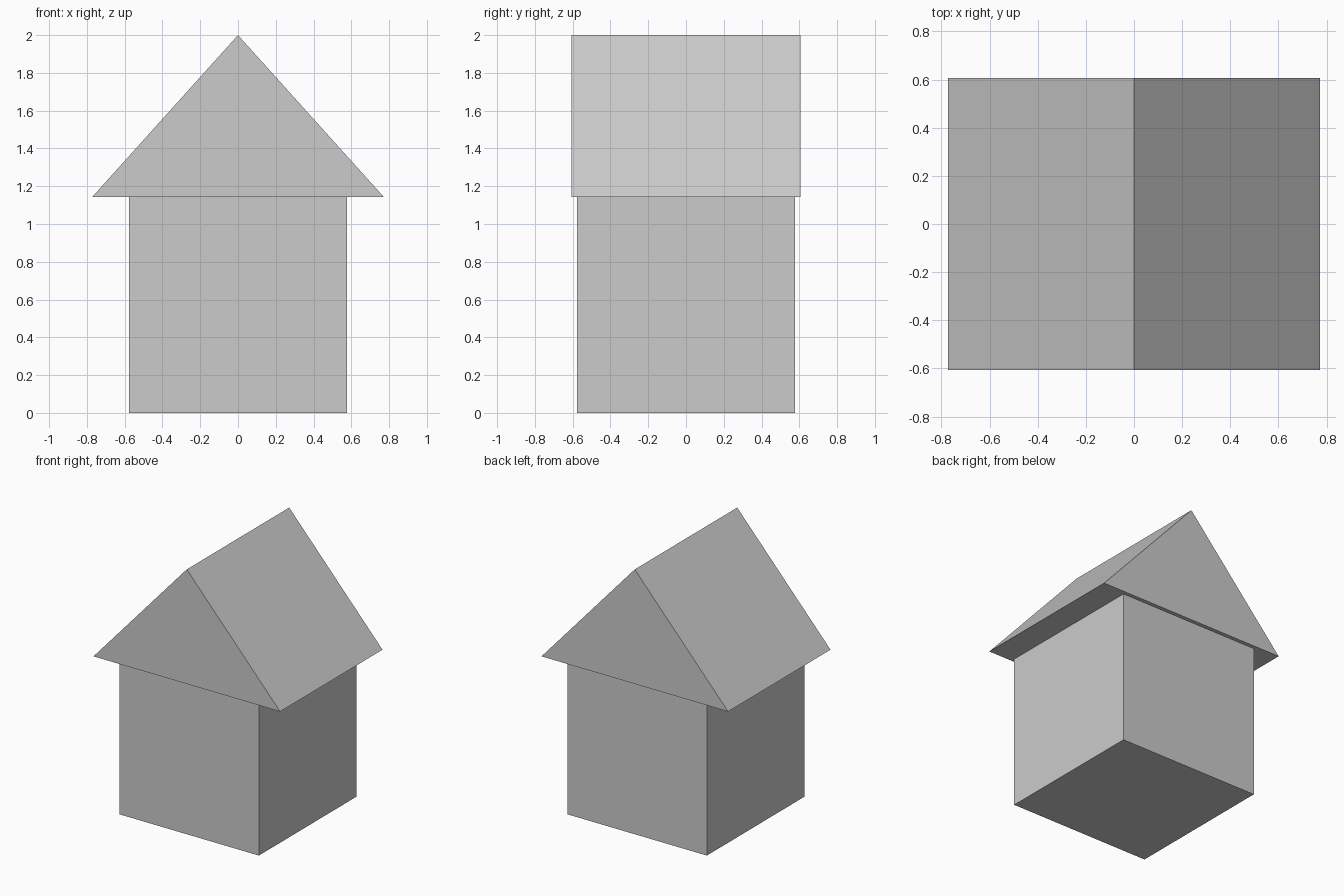
import bpy, bmesh

if "Cube" in bpy.data.objects:
    bpy.data.objects.remove(bpy.data.objects["Cube"])


def prism(name, profile, depth):
    """Extrude an x/z profile along y, centred on y = 0."""
    bm = bmesh.new()
    face = bm.faces.new([bm.verts.new((x, -depth / 2, z)) for x, z in profile])
    ext = bmesh.ops.extrude_face_region(bm, geom=[face])
    moved = [v for v in ext["geom"] if isinstance(v, bmesh.types.BMVert)]
    bmesh.ops.translate(bm, verts=moved, vec=(0, depth, 0))
    bmesh.ops.recalc_face_normals(bm, faces=bm.faces)
    mesh = bpy.data.meshes.new(name)
    bm.to_mesh(mesh)
    bm.free()
    obj = bpy.data.objects.new(name, mesh)
    bpy.context.collection.objects.link(obj)
    return obj


EAVE = 1.142   # height where the roof sits on the walls
WALL = 0.577   # half width of the walls
ROOF = 0.773   # half width of the roof

# Square house body
prism("house_body", [(-WALL, 0), (WALL, 0), (WALL, EAVE), (-WALL, EAVE)], 2 * WALL)

# Gabled roof with ridge along y
prism("gable_roof", [(-ROOF, EAVE), (ROOF, EAVE), (0, 2)], 1.212)
